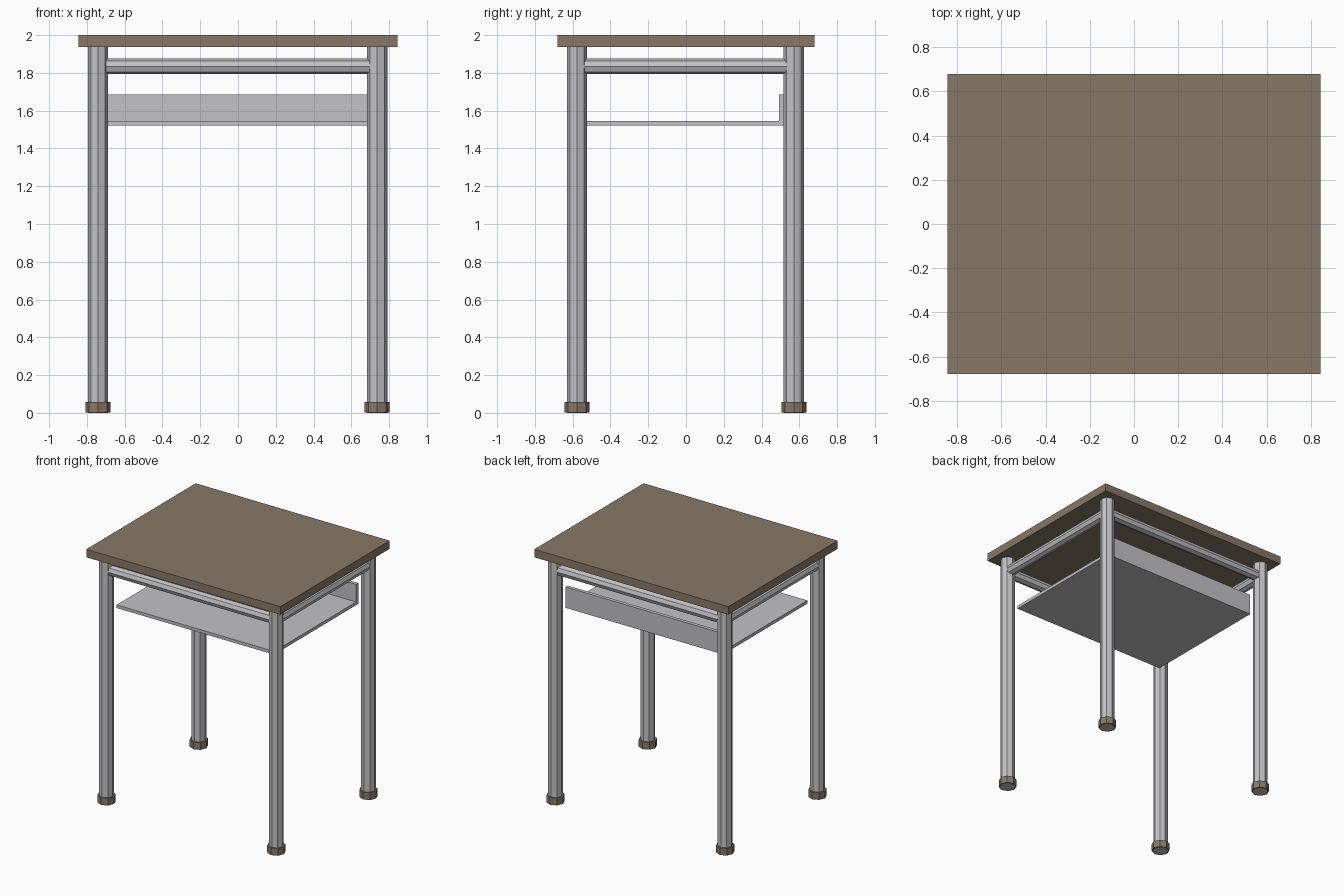
import bpy, math
from mathutils import Vector

if "Cube" in bpy.data.objects:
    bpy.data.objects.remove(bpy.data.objects["Cube"])


def material(name, rgb):
    m = bpy.data.materials.new(name)
    m.diffuse_color = (*rgb, 1)
    m.use_nodes = True
    m.node_tree.nodes["Principled BSDF"].inputs["Base Color"].default_value = m.diffuse_color
    return m


brown = material("brown wood", (0.25, 0.19, 0.14))
grey = material("grey metal", (0.54, 0.54, 0.56))


def box(name, lo, hi, mat):
    lo, hi = Vector(lo), Vector(hi)
    bpy.ops.mesh.primitive_cube_add(size=1, location=(lo + hi) / 2)
    o = bpy.context.object
    o.name = name
    o.scale = hi - lo
    o.data.materials.append(mat)


def tube(name, a, b, radius, mat):
    """Eight-sided bar between two points."""
    a, b = Vector(a), Vector(b)
    bpy.ops.mesh.primitive_cylinder_add(vertices=8, radius=radius,
                                        depth=(b - a).length, location=(a + b) / 2)
    o = bpy.context.object
    o.name = name
    d = b - a
    if abs(d.x) > 0.1:
        o.rotation_euler = (0, math.pi / 2, 0)
    elif abs(d.y) > 0.1:
        o.rotation_euler = (math.pi / 2, 0, 0)
    o.data.materials.append(mat)


LX, LY = 0.739, 0.574   # leg centres
RZ = 1.834              # rail height

# Table top
box("table_top", (-0.845, -0.68, 1.937), (0.845, 0.68, 2.0), brown)

# Legs and feet
for sx, side in ((-1, "left"), (1, "right")):
    for sy, end in ((-1, "front"), (1, "back")):
        x, y = sx * LX - 0.002, sy * LY - 0.003
        tube(f"{end}_{side}_leg", (x, y, 0), (x, y, 1.94), 0.054, grey)
        tube(f"{end}_{side}_foot", (x, y, 0.001), (x, y, 0.057), 0.066, brown)

# Rails between the legs
for s, n in ((-1, "front"), (1, "back")):
    y = s * LY - 0.003
    tube(n + "_rail", (-0.70, y, RZ), (0.70, y, RZ), 0.041, grey)
for s, n in ((-1, "left"), (1, "right")):
    x = s * LX - 0.002
    tube(n + "_rail", (x, -0.54, RZ), (x, 0.535, RZ), 0.041, grey)

# Book shelf with raised back lip
box("shelf", (-0.688, -0.527, 1.521), (0.684, 0.52, 1.546), grey)
box("shelf_back", (-0.688, 0.492, 1.546), (0.684, 0.52, 1.685), grey)
